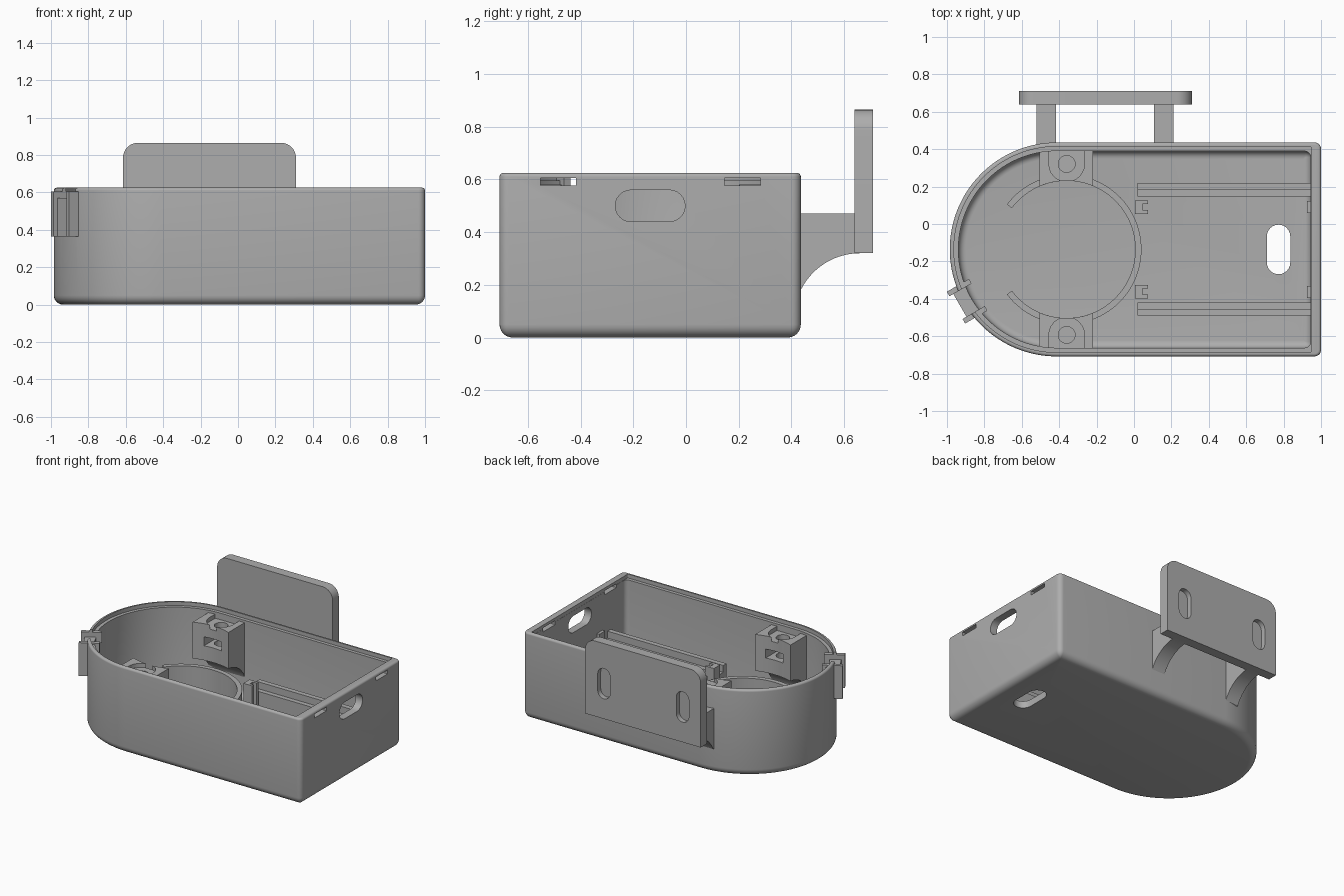
import bpy, bmesh
from math import pi, sin, cos, radians
from mathutils import Matrix, Vector

if "Cube" in bpy.data.objects:
    bpy.data.objects.remove(bpy.data.objects["Cube"], do_unlink=True)

grey = bpy.data.materials.new("light_grey_plastic")
grey.use_nodes = True
GREY = (0.42, 0.42, 0.42, 1)
grey.diffuse_color = GREY
grey.node_tree.nodes["Principled BSDF"].inputs["Base Color"].default_value = GREY

CX, CY, R = -0.413, -0.136, 0.572   # centre and radius of the round end
BX = -0.36                          # centre of ring and screw bosses


def loft(name, rings):
    """Closed solid through rings of equal point count."""
    bm = bmesh.new()
    loops = [[bm.verts.new(p) for p in ring] for ring in rings]
    n = len(loops[0])
    for a, b in zip(loops, loops[1:]):
        for i in range(n):
            j = (i + 1) % n
            bm.faces.new((a[i], a[j], b[j], b[i]))
    bm.faces.new(loops[0])
    bm.faces.new(loops[-1])
    bmesh.ops.recalc_face_normals(bm, faces=bm.faces)
    mesh = bpy.data.meshes.new(name)
    bm.to_mesh(mesh)
    bm.free()
    mesh.materials.append(grey)
    obj = bpy.data.objects.new(name, mesh)
    bpy.context.collection.objects.link(obj)
    return obj


def prism(name, pts, axis, lo, hi):
    """Extrude 2D points along an axis; points are the other two axes in order."""
    def place(p, t):
        c = list(p)
        c.insert("xyz".index(axis), t)
        return Vector(c)
    return loft(name, [[place(p, t) for p in pts] for t in (lo, hi)])


def box(name, x, y, z):
    return prism(name, [(x[0], y[0]), (x[1], y[0]), (x[1], y[1]), (x[0], y[1])], "z", *z)


def arc(cx, cy, r, a0, a1, n):
    return [(cx + r * cos(radians(a0 + (a1 - a0) * i / n)),
             cy + r * sin(radians(a0 + (a1 - a0) * i / n))) for i in range(n + 1)]


def slot(cx, cy, w, h):
    """Rounded slot outline, long in either direction."""
    r, d = min(w, h) / 2, abs(w - h) / 2
    if w > h:
        return arc(cx + d, cy, r, -90, 90, 12) + arc(cx - d, cy, r, 90, 270, 12)
    return arc(cx, cy + d, r, 0, 180, 12) + arc(cx, cy - d, r, 180, 360, 12)


def outline(d, right, z, corner=0.035):
    """Case plan inset by d, straight end at the given x."""
    h, r = R - d, max(corner - d, 0.006)
    pts = (arc(CX, CY, h, 90, 270, 64)
           + arc(right - r, CY - h + r, r, -90, 0, 5)
           + arc(right - r, CY + h - r, r, 0, 90, 5))
    return [Vector((x, y, z)) for x, y in pts]


def cut(obj, *cutters):
    for c in cutters:
        m = obj.modifiers.new("cut", "BOOLEAN")
        m.operation, m.solver, m.object = "DIFFERENCE", "EXACT", c
        bpy.context.view_layer.update()
        mesh = bpy.data.meshes.new_from_object(
            obj.evaluated_get(bpy.context.evaluated_depsgraph_get()))
        obj.modifiers.clear()
        obj.data = mesh
        bpy.data.objects.remove(c, do_unlink=True)


# Case shell: rounded bottom and softened rim
F, T = 0.05, 0.015
steps = [i / 6 * pi / 2 for i in range(7)]
rings = [outline(F * (1 - sin(a)), 1 - F * (1 - sin(a)), F * (1 - cos(a))) for a in steps]
rings += [outline(T * (1 - cos(a)), 1 - T * (1 - cos(a)), 0.625 - T * (1 - sin(a))) for a in steps]
case = loft("case", rings)

# Cavity with rounded floor edge, and lid ledge
G = 0.04
hollow = [outline(0.046 + G * (1 - sin(a)), 0.945 - G * (1 - sin(a)), 0.05 + G * (1 - cos(a)), 0.08)
          for a in steps] + [outline(0.046, 0.945, 0.8, 0.08)]
cut(case, loft("cavity", hollow),
    loft("ledge", [outline(0.022, 0.946, z, 0) for z in (0.597, 0.8)]))

# Openings in end wall and floor
cut(case,
    prism("port", slot(CY, 0.5, 0.265, 0.12), "x", 0.9, 1.1),
    prism("floor_port", slot(0.773, CY, 0.125, 0.265), "z", -0.1, 0.2),
    *[box("tab_slot", (0.9, 1.1), (y - 0.068, y + 0.068), (0.577, 0.605))
      for y in (-0.485, 0.215)])

# Clip on the round end
CLIP = Matrix.Translation((CX, CY, 0)) @ Matrix.Rotation(radians(210), 4, "Z")


def clip_box(name, radial, across, z):
    obj = box(name, radial, across, z)
    obj.data.transform(CLIP)
    return obj


cut(case, clip_box("clip_notch", (0.45, 0.7), (-0.07, 0.07), (0.57, 0.7)))
clip_box("clip_web", (0.55, 0.598), (-0.08, 0.08), (0.365, 0.57))
for s, side in ((-1, "left"), (1, "right")):
    across = sorted((s * 0.07, s * 0.098))
    clip_box("clip_flange_" + side, (0.55, 0.622), across, (0.365, 0.605))
    clip_box("clip_top_" + side, (0.485, 0.56), across, (0.53, 0.605))

# Open locating ring on the floor
prism("locating_ring", arc(BX, CY, 0.4, -143, 143, 72) + arc(BX, CY, 0.367, 143, -143, 72),
      "z", 0.04, 0.26)

for s, side in ((1, "back"), (-1, "front")):
    def span(a, b):
        return sorted((CY + s * a, CY + s * b))

    # Screw boss with curved underside, recess, screw hole and nut slot
    under = [(0.54 - 0.22 * (1 - cos(a)), 0.12 + 0.2 * sin(a)) for a in steps]
    profile = [(0.54, 0.58), (0.3, 0.58), (0.3, 0.32)] + under[::-1]
    boss = prism("screw_boss_" + side, [(CY + s * v, z) for v, z in profile], "x", -0.505, -0.22)
    y = CY + s * 0.457
    cut(boss,
        prism("clearance", arc(BX, CY, 0.367, 0, 357.5, 143), "z", 0, 1),
        prism("recess", slot(BX, y + s * 0.1, 0.19, 0.39), "z", 0.55, 0.7),
        prism("screw_hole", arc(BX, y, 0.045, 0, 345, 23), "z", 0.36, 0.7),
        box("nut_slot", (BX - 0.07, BX + 0.07), span(0.3, 0.5), (0.42, 0.485)))

    # Stepped board rail
    box("rail_wall_" + side, (0.02, 0.95), span(0.318, 0.354), (0.04, 0.3))
    box("rail_shelf_" + side, (0.02, 0.95), span(0.284, 0.32), (0.04, 0.25))

    # Board stops at both ends of the rails
    box("board_stop_" + side, (0.005, 0.045), span(0.19, 0.262), (0.04, 0.33))
    for v in (0.19, 0.242):
        box("stop_rib_" + side, (0.04, 0.075), span(v, v + 0.02), (0.04, 0.33))
    box("board_catch_" + side, (0.925, 0.95), span(0.195, 0.26), (0.27, 0.33))

# Mounting plate with rounded top corners and two slotted pockets
plate_pts = ([(-0.615, 0.32), (0.31, 0.32)]
             + arc(0.23, 0.785, 0.08, 0, 90, 8) + arc(-0.535, 0.785, 0.08, 90, 180, 8))
plate = prism("mounting_plate", plate_pts, "y", 0.64, 0.71)
cut(plate, *[prism("plate_slot", slot(x, 0.575, 0.1, 0.22), "y", 0.675, 0.8)
             for x in (-0.47, 0.16)])

# Curved brackets joining plate to case
for x, side in ((-0.47, "right"), (0.158, "left")):
    pts = [(0.4, 0.47), (0.66, 0.47)] + arc(0.66, 0.07, 0.25, 90, 154, 14) + [(0.4, 0.16)]
    prism("bracket_" + side, pts, "x", x - 0.052, x + 0.052)

# Smooth curved surfaces, keep hard edges
bpy.ops.object.select_all(action="DESELECT")
for obj in bpy.context.collection.objects:
    if obj.type == "MESH" and grey.name in obj.data.materials:
        obj.select_set(True)
        bpy.context.view_layer.objects.active = obj
bpy.ops.object.shade_smooth_by_angle(angle=radians(32))
